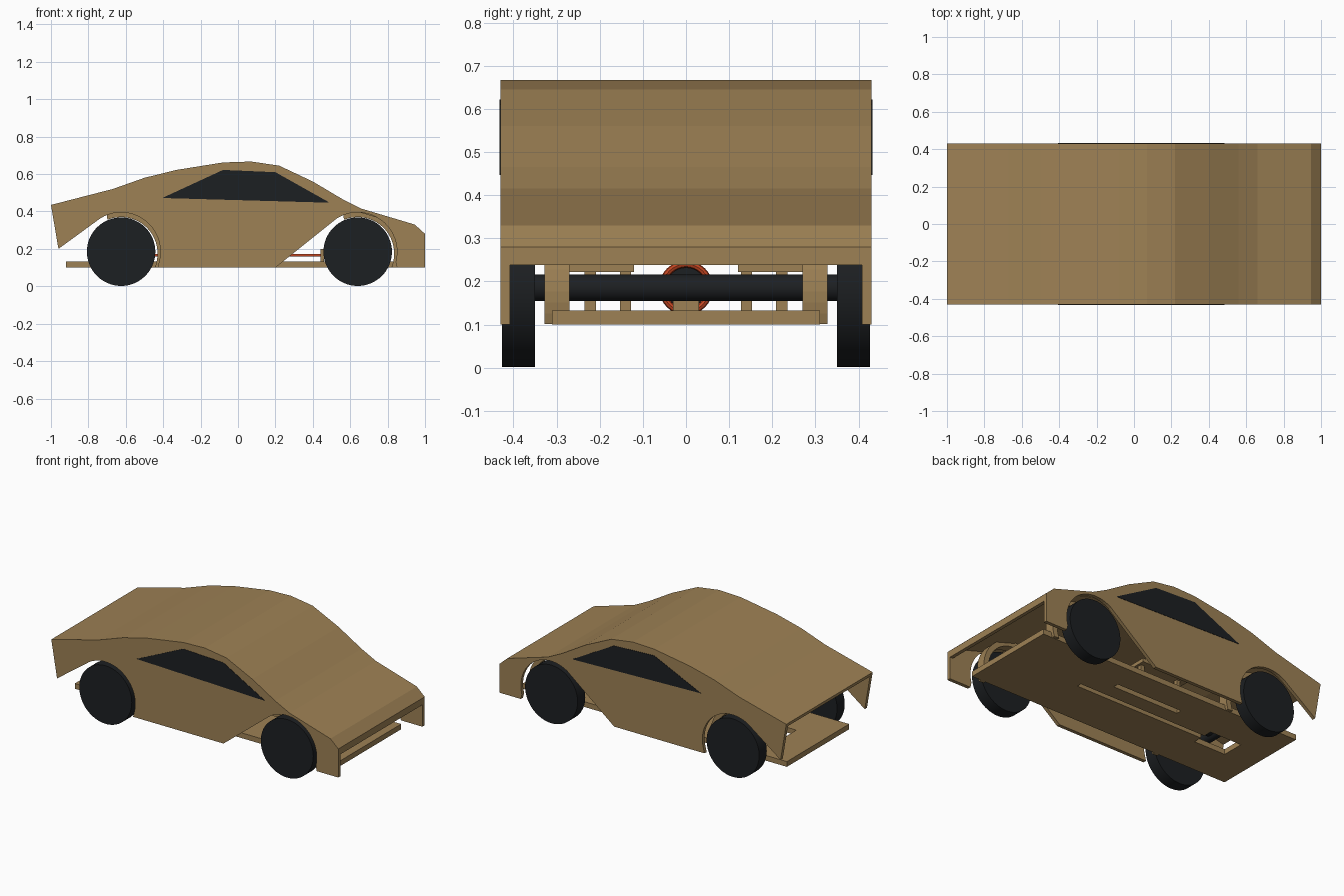
import bpy, bmesh, math
from mathutils import Vector

if "Cube" in bpy.data.objects:
    bpy.data.objects.remove(bpy.data.objects["Cube"])


def material(name, rgb):
    m = bpy.data.materials.new(name)
    m.diffuse_color = (*rgb, 1)
    m.use_nodes = True
    m.node_tree.nodes["Principled BSDF"].inputs["Base Color"].default_value = m.diffuse_color
    return m


WOOD = material("plywood", (0.34, 0.22, 0.09))
BLACK = material("black", (0.012, 0.014, 0.016))
RED = material("red", (0.55, 0.06, 0.015))


def finish(name, bm, mat):
    bmesh.ops.recalc_face_normals(bm, faces=bm.faces)
    me = bpy.data.meshes.new(name)
    bm.to_mesh(me)
    bm.free()
    ob = bpy.data.objects.new(name, me)
    bpy.context.collection.objects.link(ob)
    me.materials.append(mat)
    return ob


def extrude_y(name, pts, y0, y1, mat):
    """Side profile (x, z) extruded from y0 to y1."""
    bm = bmesh.new()
    f = bm.faces.new([bm.verts.new((x, y0, z)) for x, z in pts])
    r = bmesh.ops.extrude_face_region(bm, geom=[f])
    vs = [v for v in r["geom"] if isinstance(v, bmesh.types.BMVert)]
    bmesh.ops.translate(bm, verts=vs, vec=(0, y1 - y0, 0))
    return finish(name, bm, mat)


def box(name, x0, x1, y0, y1, z0, z1, mat=WOOD):
    return extrude_y(name, [(x0, z0), (x1, z0), (x1, z1), (x0, z1)], y0, y1, mat)


def cylinder(name, loc, r, depth, axis, mat, n=48):
    rot = (math.pi / 2, 0, 0) if axis == "y" else (0, math.pi / 2, 0)
    bpy.ops.mesh.primitive_cylinder_add(vertices=n, radius=r, depth=depth, location=loc, rotation=rot)
    ob = bpy.context.object
    ob.name = name
    ob.data.materials.append(mat)
    bpy.ops.object.shade_smooth_by_angle()
    return ob


def arc(cx, cz, r, a0, a1, n=20):
    angs = [math.radians(a0 + (a1 - a0) * i / n) for i in range(n + 1)]
    return [(cx + r * math.cos(a), cz + r * math.sin(a)) for a in angs]


AXLES = {"rear": -0.625, "front": 0.64}
AXLE_Z = 0.185
TOP = [(-1, 0.435), (-0.67, 0.52), (-0.5, 0.58), (-0.33, 0.622), (-0.08, 0.662), (0.07, 0.667),
       (0.22, 0.645), (0.4, 0.56), (0.56, 0.465), (0.66, 0.415), (0.945, 0.33), (1, 0.28)]

# Side panels with wheel arches, and windows
outline = (TOP + [(1, 0.1), (0.85, 0.1)]
           + arc(AXLES["front"], AXLE_Z, 0.21, -15, 122) + [(0.2, 0.1), (-0.43, 0.1)]
           + arc(AXLES["rear"], AXLE_Z, 0.21, -15, 122) + [(-0.96, 0.2)])
window = [(-0.405, 0.472), (-0.08, 0.622), (0.2, 0.61), (0.485, 0.45), (0.485, 0.447)]
for side, s in (("left", 1), ("right", -1)):
    extrude_y(f"side_panel_{side}", outline, s * 0.408, s * 0.43, WOOD)
    extrude_y(f"window_{side}", window, s * 0.42, s * 0.432, BLACK)

# Roof skin: the top line offset inwards
T = 0.022
path = [Vector(p) for p in TOP + [(1, 0.238)]]
inner = []
for i, p in enumerate(path):
    d0 = (p - path[max(i - 1, 0)]).normalized() if i else (path[1] - p).normalized()
    d1 = (path[i + 1] - p).normalized() if i < len(path) - 1 else d0
    n0, n1 = Vector((d0.y, -d0.x)), Vector((d1.y, -d1.x))
    m = (n0 + n1).normalized()
    inner.append(p + m * T / m.dot(n0))
extrude_y("roof_skin", [tuple(p) for p in path + inner[::-1]], -0.408, 0.408, WOOD)

# Floor plate with slots, cut out as a grid of boxes removed by boolean
floor = box("floor_plate", -0.92, 0.92, -0.31, 0.31, 0.1, 0.133)
slots = [(-0.5, 0.4, -0.015, 0.015), (-0.22, 0.24, 0.11, 0.145), (-0.72, -0.5, -0.07, 0.07)]
for i, (x0, x1, y0, y1) in enumerate(slots):
    cutter = box(f"slot_cutter_{i}", x0, x1, y0, y1, 0.05, 0.2)
    mod = floor.modifiers.new("slot", "BOOLEAN")
    mod.operation = "DIFFERENCE"
    mod.solver = "EXACT"
    mod.object = cutter
    cutter.hide_render = True
    cutter.hide_viewport = True

# Wheels, axles and inner wheel arches
for end, x in AXLES.items():
    cylinder(f"{end}_axle", (x, 0, AXLE_Z), 0.031, 0.72, "y", BLACK, 32)
    band = arc(x, 0.175, 0.195, 112, -22) + arc(x, 0.175, 0.228, -19, 110)
    for side, s in (("left", 1), ("right", -1)):
        cylinder(f"{end}_wheel_{side}", (x, s * 0.388, AXLE_Z), 0.183, 0.076, "y", BLACK, 64)
        extrude_y(f"{end}_inner_arch_{side}", band, s * 0.27, s * 0.328, WOOD)

# Drive: shaft, ring, bevel gear and front bearing
cylinder("drive_shaft", (-0.025, 0, 0.165), 0.007, 0.95, "x", RED, 16)
cylinder("bevel_gear", (-0.54, 0, 0.185), 0.055, 0.04, "x", BLACK, 24)
bpy.ops.mesh.primitive_torus_add(major_radius=0.055, minor_radius=0.008, location=(-0.515, 0, 0.185),
                                 rotation=(0, math.pi / 2, 0), major_segments=32, minor_segments=8)
ring = bpy.context.object
ring.name = "drive_ring"
ring.data.materials.append(RED)
bpy.ops.object.shade_smooth_by_angle()
box("front_bearing", 0.44, 0.46, -0.03, 0.03, 0.13, 0.2)

# Seats on posts
for side, s in (("left", 1), ("right", -1)):
    for y in (0.14, 0.222):
        for x in (-0.14, 0.12):
            box(f"seat_post_{side}", x, x + 0.025, s * (y - 0.013), s * (y + 0.013), 0.13, 0.23)
    box(f"seat_{side}", -0.16, 0.16, s * 0.12, s * 0.27, 0.222, 0.245)
    box(f"seat_back_{side}", -0.18, -0.155, s * 0.12, s * 0.27, 0.222, 0.42)
